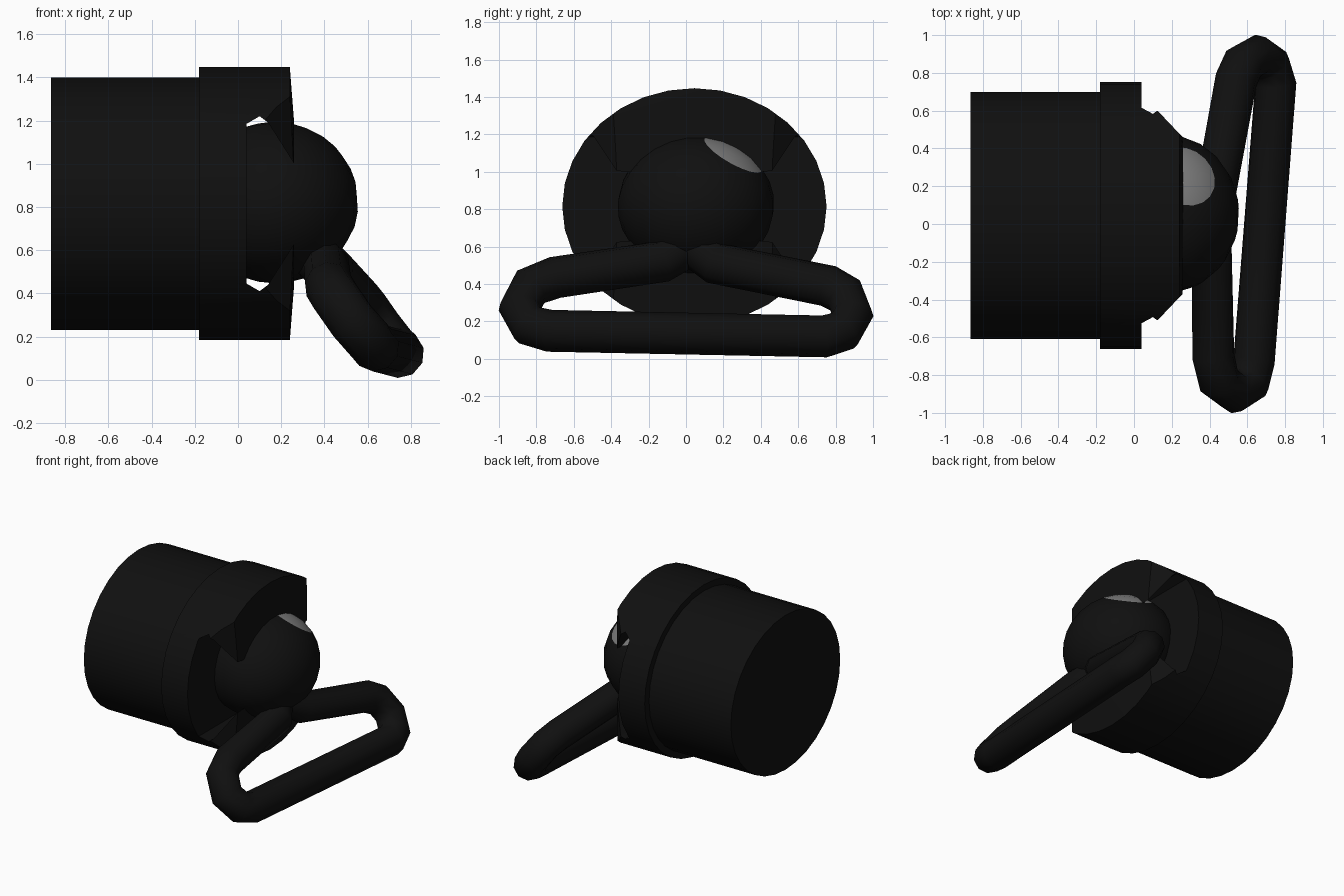
import bpy, bmesh, math
from mathutils import Vector

if "Cube" in bpy.data.objects:
    bpy.data.objects.remove(bpy.data.objects["Cube"])

CY, CZ = 0.045, 0.815      # axis of the body
WIDE = 1.118               # body is wider than tall


def material(name, value):
    m = bpy.data.materials.new(name)
    m.use_nodes = True
    color = (value, value, value, 1)
    m.diffuse_color = color
    m.node_tree.nodes["Principled BSDF"].inputs["Base Color"].default_value = color
    return m


black = material("matte black", 0.005)
grey = material("light grey", 0.2)


def make_object(name, bm, mats=(black,)):
    bmesh.ops.recalc_face_normals(bm, faces=bm.faces)
    mesh = bpy.data.meshes.new(name)
    bm.to_mesh(mesh)
    bm.free()
    ob = bpy.data.objects.new(name, mesh)
    bpy.context.collection.objects.link(ob)
    for m in mats:
        mesh.materials.append(m)
    return ob


def activate(ob):
    bpy.ops.object.select_all(action='DESELECT')
    ob.select_set(True)
    bpy.context.view_layer.objects.active = ob


def smooth(ob, degrees=30):
    activate(ob)
    bpy.ops.object.shade_smooth_by_angle(angle=math.radians(degrees))


def lathe_x(name, profile, sides=32):
    """Closed solid around the body axis from (x, radius) points."""
    bm = bmesh.new()
    rings = []
    for x, r in profile:
        ring = []
        for i in range(sides):
            a = 2 * math.pi * i / sides
            ring.append(bm.verts.new((x, CY + WIDE * r * math.cos(a), CZ + r * math.sin(a))))
        rings.append(ring)
    for a, b in zip(rings, rings[1:]):
        for i in range(sides):
            j = (i + 1) % sides
            bm.faces.new((a[i], a[j], b[j], b[i]))
    bm.faces.new(rings[0])
    bm.faces.new(rings[-1])
    return make_object(name, bm)


def prism(name, points, direction):
    """Extrude a flat polygon along a direction."""
    bm = bmesh.new()
    face = bm.faces.new([bm.verts.new(p) for p in points])
    new = bmesh.ops.extrude_face_region(bm, geom=[face])["geom"]
    verts = [v for v in new if isinstance(v, bmesh.types.BMVert)]
    bmesh.ops.translate(bm, vec=direction, verts=verts)
    return make_object(name, bm)


def cut(ob, cutter):
    cutter.hide_render = True
    mod = ob.modifiers.new("cut", 'BOOLEAN')
    mod.operation = 'DIFFERENCE'
    mod.solver = 'EXACT'
    mod.object = cutter
    activate(ob)
    bpy.ops.object.modifier_apply(modifier=mod.name)
    bpy.data.objects.remove(cutter)


# Main barrel
barrel = lathe_x("barrel", [(-0.865, 0.585), (-0.15, 0.585)])
smooth(barrel)

# Collar with upper and lower claws that hold the ball
collar = lathe_x("collar", [(-0.18, 0.632), (0.24, 0.632), (0.26, 0.375)])
half = [(0.04, 0.37), (0.1, 0.405), (0.14, 0.375), (0.26, 0.185), (0.38, 0.02)]
outline = half + [(x, -z) for x, z in reversed(half)]
cut(collar, prism("side_gap_cutter", [(x, -1, CZ + z) for x, z in outline], (0, 2.2, 0)))
for s in (1, -1):
    corner = [(0.12, 0.9), (0.12, 0.56), (0.3, 0.37), (0.3, 0.9)]
    cut(collar, prism("claw_cutter", [(x, CY + s * y, 0) for x, y in corner], (0, 0, 2)))
smooth(collar)

# Ball with a grey round patch at its pole
bm = bmesh.new()
bmesh.ops.create_uvsphere(bm, u_segments=18, v_segments=14, radius=1)
for f in bm.faces:
    f.material_index = 1 if f.calc_center_median().z > 0.9 else 0
turn = Vector((0.28, 0.53, 0.81)).to_track_quat('Z', 'Y')
for v in bm.verts:
    d = turn @ v.co
    v.co = (0.17 + 0.388 * d.x, 0.053 + 0.42 * d.y, 0.82 + 0.375 * d.z)
ball = make_object("ball", bm, (black, grey))
smooth(ball, 60)

# Bent strap loop hanging from the ball
path = [(0.34, -0.03, 0.58), (0.41, -0.13, 0.52), (0.42, -0.7, 0.435), (0.45, -0.83, 0.385),
        (0.53, -0.89, 0.27), (0.61, -0.84, 0.18), (0.635, -0.73, 0.15),
        (0.75, 0.74, 0.12), (0.72, 0.84, 0.15), (0.65, 0.89, 0.24),
        (0.58, 0.85, 0.34), (0.54, 0.76, 0.39), (0.43, 0.16, 0.51), (0.36, 0.07, 0.58)]
curve = bpy.data.curves.new("strap_loop", 'CURVE')
curve.dimensions = '3D'
curve.bevel_depth = 0.113
curve.bevel_resolution = 3
curve.use_fill_caps = True
spline = curve.splines.new('POLY')
spline.points.add(len(path) - 1)
for point, co in zip(spline.points, path):
    point.co = (*co, 1)
curve.materials.append(black)
loop = bpy.data.objects.new("strap_loop", curve)
bpy.context.collection.objects.link(loop)
activate(loop)
bpy.ops.object.convert(target='MESH')
smooth(bpy.context.view_layer.objects.active, 50)
